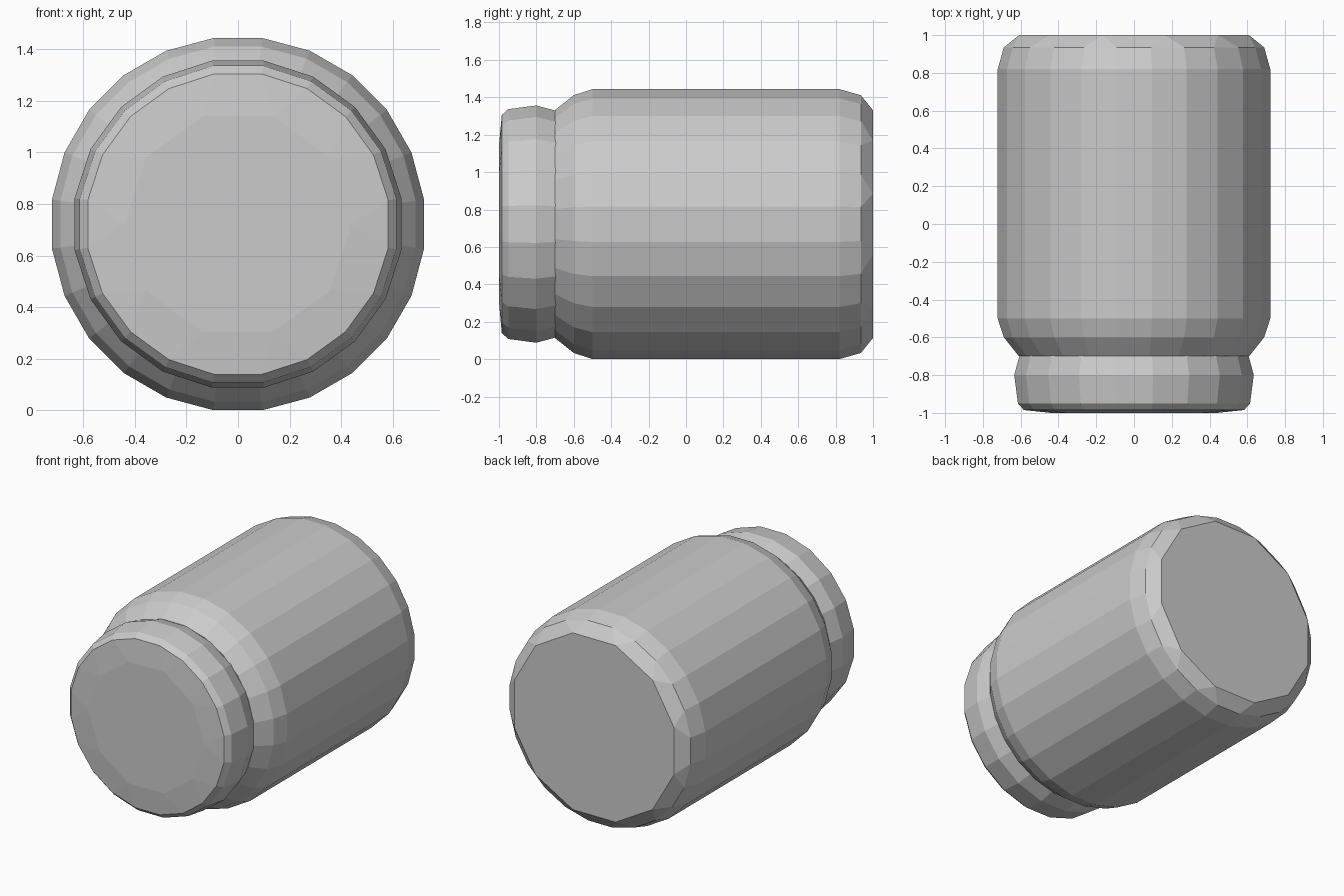
import bpy, bmesh
from math import sin, cos, pi

if "Cube" in bpy.data.objects:
    bpy.data.objects.remove(bpy.data.objects["Cube"])

CENTRE_Z = 0.722


def turned_part(name, rings):
    """Faceted solid turned around the y axis; each ring is (y, radius, sides)."""
    bm = bmesh.new()
    loops = []
    for y, r, n in rings:
        verts = []
        for i in range(n):
            a = 2 * pi * (i + 0.5) / n
            verts.append(bm.verts.new((r * sin(a), y, CENTRE_Z + r * cos(a))))
        loops.append([bm.edges.new((verts[i], verts[(i + 1) % n])) for i in range(n)])
        if len(loops) == 1:
            bm.faces.new(verts)
        else:
            bmesh.ops.bridge_loops(bm, edges=loops[-2] + loops[-1])
    bm.faces.new(verts)
    bmesh.ops.recalc_face_normals(bm, faces=bm.faces)
    mesh = bpy.data.meshes.new(name)
    bm.to_mesh(mesh)
    bm.free()
    obj = bpy.data.objects.new(name, mesh)
    bpy.context.collection.objects.link(obj)
    return obj


# Jar body: sloped shoulder at the front, bevelled base at the back
turned_part("jar_body", [
    (-0.70, 0.615, 24),
    (-0.60, 0.695, 24),
    (-0.50, 0.728, 24),
    (0.82, 0.728, 24),
    (0.935, 0.695, 24),
    (1.00, 0.63, 12),
])

# Lid: flared collar with a rounded rim and a slightly domed front
turned_part("lid", [
    (-0.69, 0.612, 20),
    (-0.80, 0.642, 20),
    (-0.95, 0.622, 20),
    (-0.985, 0.59, 20),
    (-1.00, 0.44, 10),
])
